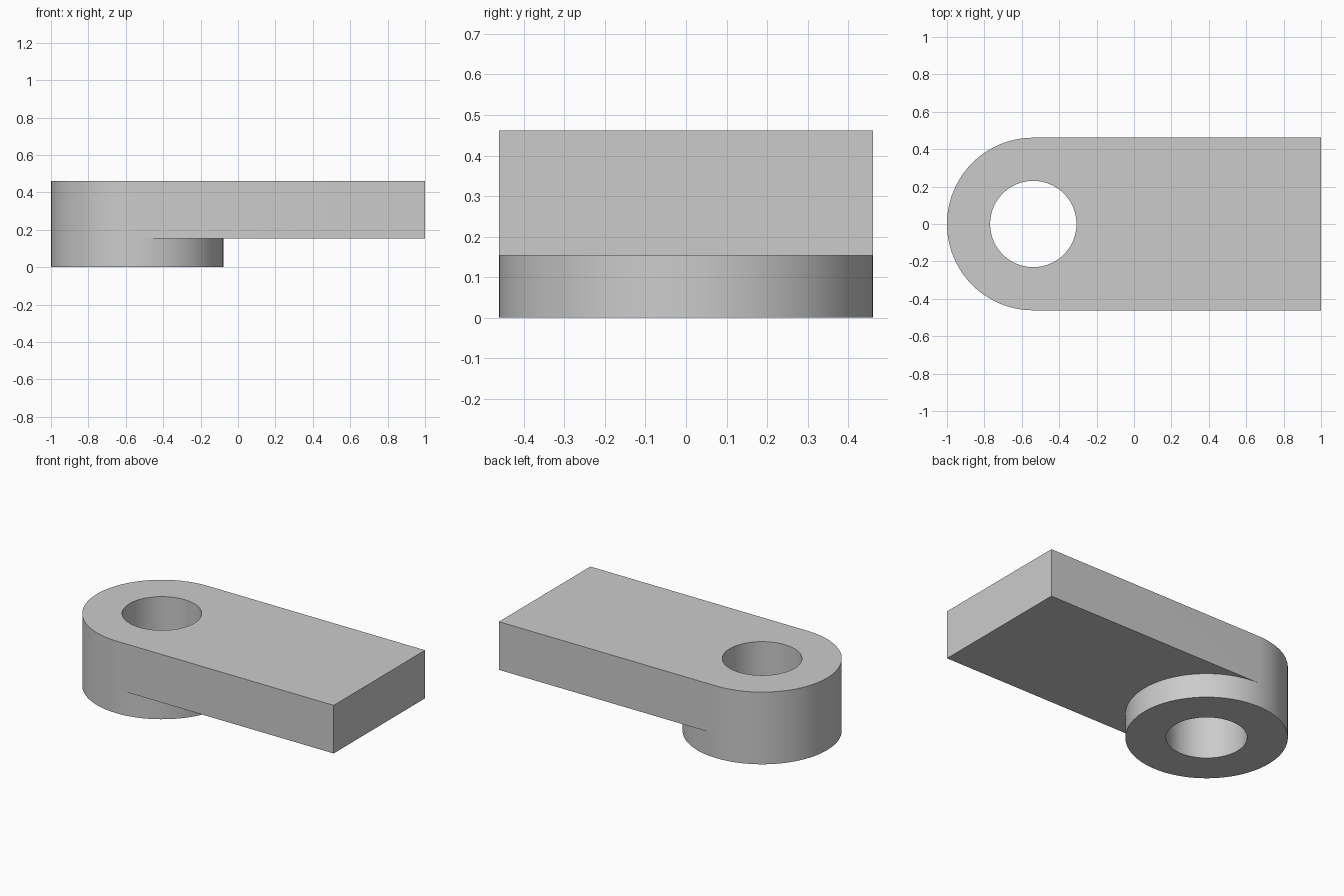
import bpy
import bmesh
from math import cos, sin, tau, pi, radians

cube = bpy.data.objects.get("Cube")
if cube:
    bpy.data.objects.remove(cube, do_unlink=True)

SEGMENTS = 96
HALF = SEGMENTS // 2
RADIUS = 6 / 13            # boss radius and half the plate width
HOLE = RADIUS / 2
CENTRE_X = RADIUS - 1
PLATE_Z = RADIUS / 3       # underside of the plate
TOP_Z = RADIUS

grey = bpy.data.materials.new("plain grey")
grey.use_nodes = True
colour = (0.6, 0.6, 0.6, 1)
grey.diffuse_color = colour
grey.node_tree.nodes["Principled BSDF"].inputs["Base Color"].default_value = colour

bm = bmesh.new()


def ring(radius, z):
    """Circle of vertices that starts at the front tangent point."""
    angles = [tau * i / SEGMENTS - pi / 2 for i in range(SEGMENTS)]
    return [bm.verts.new((CENTRE_X + radius * cos(a), radius * sin(a), z)) for a in angles]


def bridge(a, b, start=0, end=SEGMENTS):
    """Quads between two rings."""
    for i in range(start, end):
        j = (i + 1) % SEGMENTS
        bm.faces.new((a[i], a[j], b[j], b[i]))


def plate_outline(circle, z):
    """Half circle plus the two square corners of the plate."""
    corners = [bm.verts.new((1, y, z)) for y in (RADIUS, -RADIUS)]
    return circle[:HALF + 1] + corners


outer_low, outer_mid, outer_top = [ring(RADIUS, z) for z in (0, PLATE_Z, TOP_Z)]
hole_low, hole_top = [ring(HOLE, z) for z in (0, TOP_Z)]

# Boss: bottom rim, outer wall, hole wall, top rim
bridge(hole_low, outer_low)
bridge(outer_low, outer_mid)
bridge(outer_mid, outer_top, HALF, SEGMENTS)
bridge(hole_top, hole_low)
bridge(outer_top, hole_top)

# Plate: underside, top and the three straight sides
under = plate_outline(outer_mid, PLATE_Z)
upper = plate_outline(outer_top, TOP_Z)
bm.faces.new(under)
bm.faces.new(upper)
for i in range(HALF, HALF + 3):
    j = (i + 1) % len(under)
    bm.faces.new((under[i], under[j], upper[j], upper[i]))

bmesh.ops.recalc_face_normals(bm, faces=bm.faces)
mesh = bpy.data.meshes.new("pivot_arm")
bm.to_mesh(mesh)
bm.free()
mesh.materials.append(grey)
mesh.shade_smooth()
mesh.set_sharp_from_angle(angle=radians(30))
arm = bpy.data.objects.new("pivot_arm", mesh)
bpy.context.collection.objects.link(arm)
